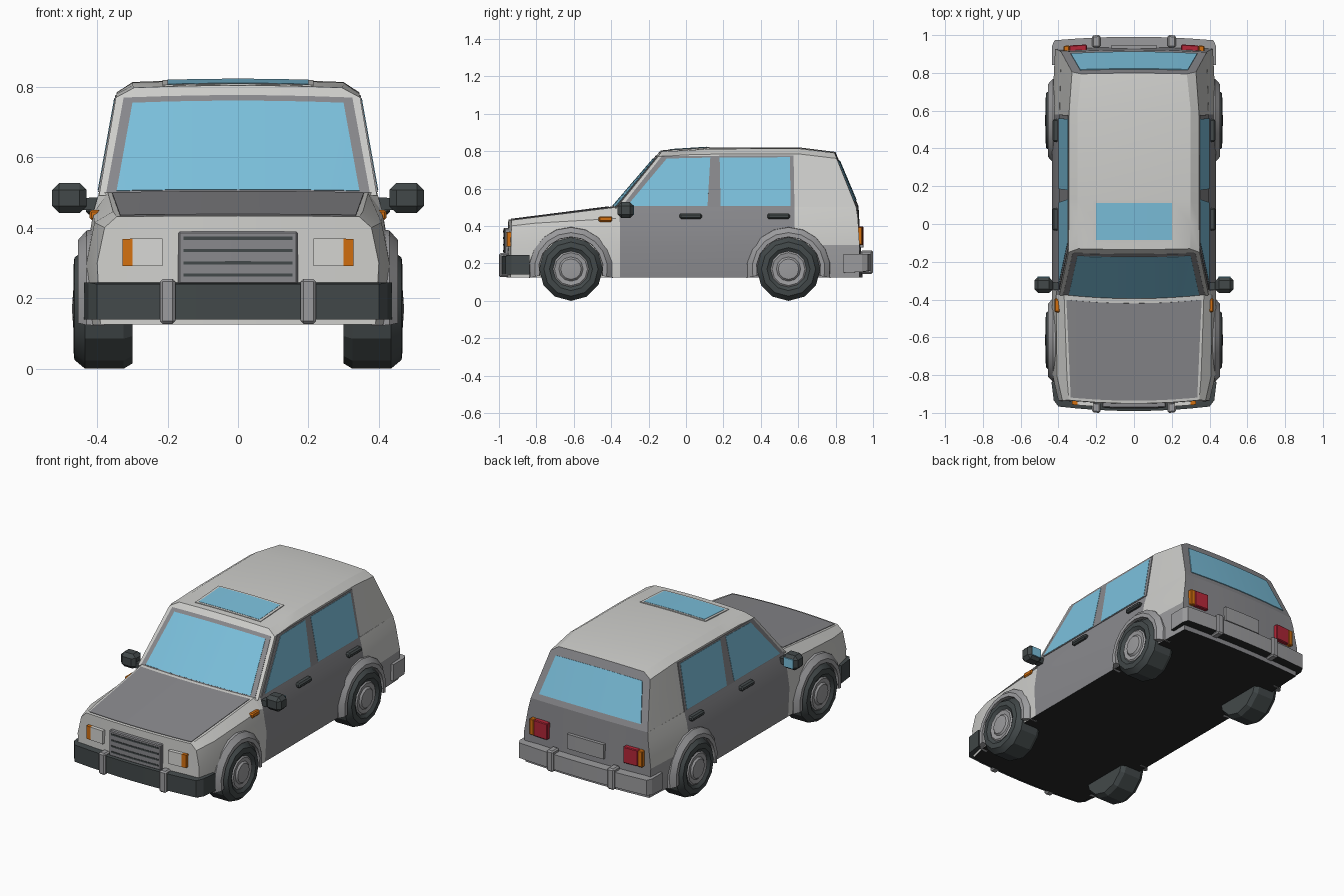
import bpy, bmesh, math
from mathutils import Vector

if "Cube" in bpy.data.objects:
    bpy.data.objects.remove(bpy.data.objects["Cube"])

COLORS = {
    "body_white": (0.62, 0.62, 0.60), "panel_gray": (0.25, 0.25, 0.265),
    "trim_gray": (0.33, 0.33, 0.34), "rubber": (0.055, 0.066, 0.068),
    "underside_black": (0.02, 0.022, 0.022), "glass_blue": (0.20, 0.53, 0.72),
    "signal_orange": (0.65, 0.16, 0.005), "lamp_red": (0.45, 0.02, 0.04),
    "lamp_clear": (0.68, 0.68, 0.66),
}
NAMES = list(COLORS)
MATS = []
for n in NAMES:
    m = bpy.data.materials.new(n)
    m.diffuse_color = (*COLORS[n], 1)
    m.use_nodes = True
    m.node_tree.nodes["Principled BSDF"].inputs["Base Color"].default_value = m.diffuse_color
    MATS.append(m)
ID = {n: i for i, n in enumerate(NAMES)}


def bend(co):
    """Gentle crown shared by all parts: bowed nose, tail and roof."""
    c = max(0, 1 - (co.x / 0.45) ** 2)
    front = min(1, max(0, -co.y / 0.37))
    rear = max(0, (co.y - 0.6) / 0.35)
    top = max(0, (co.z - 0.3) / 0.5)
    co.y += c * (0.02 * rear - 0.03 * front)
    co.z += c * 0.015 * top


def finish(bm, name, mat, mirror=False, curved=True):
    """mat is a colour name or a rule (centre, normal) -> colour name."""
    bmesh.ops.recalc_face_normals(bm, faces=bm.faces)
    for f in bm.faces:
        f.material_index = ID[mat if isinstance(mat, str) else mat(f.calc_center_median(), f.normal)]
    if curved:
        for x in (-0.3, -0.2, -0.1, 0, 0.1, 0.2, 0.3):
            bmesh.ops.bisect_plane(bm, geom=bm.verts[:] + bm.edges[:] + bm.faces[:], dist=1e-5,
                                   plane_co=(x, 0, 0), plane_no=(1, 0, 0))
        for v in bm.verts:
            bend(v.co)
    me = bpy.data.meshes.new(name)
    bm.to_mesh(me)
    bm.free()
    for m in MATS:
        me.materials.append(m)
    ob = bpy.data.objects.new(name, me)
    bpy.context.collection.objects.link(ob)
    if mirror:
        md = ob.modifiers.new("mirror", "MIRROR")
        md.use_mirror_merge = False
    bpy.ops.object.select_all(action="DESELECT")
    ob.select_set(True)
    bpy.context.view_layer.objects.active = ob
    bpy.ops.object.shade_smooth_by_angle(angle=math.radians(25))
    return ob


def loft(name, halves, mat):
    """Join half sections (x > 0) mirrored into closed rings."""
    bm = bmesh.new()
    rings = [[bm.verts.new(p) for p in h] +
             [bm.verts.new((-p[0], p[1], p[2])) for p in reversed(h)] for h in halves]
    n = len(rings[0])
    for a, b in zip(rings, rings[1:]):
        for i in range(n):
            bm.faces.new((a[i], a[(i + 1) % n], b[(i + 1) % n], b[i]))
    bm.faces.new(rings[0])
    bm.faces.new(rings[-1])
    return finish(bm, name, mat)


def box(name, x, y, z, mat, mirror=False, bevel=0.0):
    bm = bmesh.new()
    bmesh.ops.create_cube(bm, size=1)
    for v in bm.verts:
        v.co = Vector([(r[0] + r[1]) / 2 + c * (r[1] - r[0]) for r, c in zip((x, y, z), v.co)])
    if bevel:
        bmesh.ops.bevel(bm, geom=bm.edges[:], offset=bevel, segments=1, affect="EDGES")
    return finish(bm, name, mat, mirror)


def plate(name, pts, d, mat, mirror=False):
    """Thin polygon plate, d thick to each side of its plane."""
    bm = bmesh.new()
    pts = [Vector(p) for p in pts]
    n = (pts[1] - pts[0]).cross(pts[2] - pts[0]).normalized() * d
    a = [bm.verts.new(p + n) for p in pts]
    b = [bm.verts.new(p - n) for p in pts]
    bm.faces.new(a)
    bm.faces.new(b[::-1])
    for i in range(len(a)):
        j = (i + 1) % len(a)
        bm.faces.new((a[i], b[i], b[j], a[j]))
    return finish(bm, name, mat, mirror)


def lathe(name, prof, cy, cz, mat, a0=0, a1=360, steps=12, closed=False):
    """Spin an (x, radius) profile about a wheel axle; mirrored to both sides."""
    bm = bmesh.new()
    rows = []
    for i in range(steps + 1):
        a = math.radians(a0 + (a1 - a0) * i / steps)
        rows.append([bm.verts.new((x, cy + r * math.cos(a), cz + r * math.sin(a))) for x, r in prof])
    k = len(prof)
    for a, b in zip(rows, rows[1:]):
        for i in range(k if closed else k - 1):
            j = (i + 1) % k
            bm.faces.new((a[i], a[j], b[j], b[i]))
    if closed:
        bm.faces.new(rows[0])
        bm.faces.new(rows[-1])
    bmesh.ops.remove_doubles(bm, verts=bm.verts, dist=1e-5)
    return finish(bm, name, mat, True, curved=False)


# Lower body
def sec(y, k, zt, xt, zs, lean=0.0):
    return [(0.425 * k, y, 0.125), (0.435 * k, y, 0.30),
            (0.412 * k, y + lean * 0.5, zs), (xt, y + lean, zt)]


def lower_rule(c, n):
    if n.z < -0.7:
        return "underside_black"
    if n.y > 0.7:
        return "panel_gray"
    if abs(n.x) > 0.5 and c.y > -0.35:
        if c.y < 0.58:
            return "panel_gray"
        if c.z < 0.28:
            return "trim_gray"
    return "body_white"


loft("lower_body", [
    sec(-0.93, 0.92, 0.43, 0.345, 0.40, 0.01), sec(-0.80, 0.99, 0.445, 0.355, 0.415),
    sec(-0.37, 1, 0.498, 0.37, 0.44), sec(-0.35, 1, 0.50, 0.395, 0.44),
    sec(0.58, 1, 0.50, 0.395, 0.44), sec(0.925, 0.96, 0.50, 0.385, 0.44, -0.02)], lower_rule)

# Cabin with roof
loft("cabin", [
    [(0.395, -0.37, 0.49), (0.347, -0.145, 0.765), (0.295, -0.125, 0.79)],
    [(0.395, 0.0, 0.49), (0.345, 0.0, 0.775), (0.30, 0.0, 0.796)],
    [(0.395, 0.13, 0.49), (0.345, 0.13, 0.778), (0.30, 0.13, 0.804)],
    [(0.395, 0.6, 0.49), (0.343, 0.6, 0.78), (0.30, 0.6, 0.806)],
    [(0.385, 0.905, 0.50), (0.328, 0.80, 0.755), (0.28, 0.788, 0.782)]],
    lambda c, n: "panel_gray" if n.y > 0.7 else "body_white")

# Hood panel
plate("hood_panel", [(-0.335, -0.905, 0.432), (0.335, -0.905, 0.432),
                     (0.358, -0.39, 0.496), (-0.358, -0.39, 0.496)], 0.003, "panel_gray")


# Windscreen and rear window with their frames
def screen(name, y0, dy, dz, z0, xb, tb, xt, tt, d, mat):
    q = lambda x, t: (x, y0 + dy * t, z0 + dz * t)
    plate(name, [q(-xb, tb), q(xb, tb), q(xt, tt), q(-xt, tt)], d, mat)


screen("windscreen_frame", -0.37, 0.225, 0.275, 0.49, 0.375, 0.02, 0.325, 0.99, 0.002, "panel_gray")
screen("windscreen", -0.37, 0.225, 0.275, 0.49, 0.345, 0.04, 0.30, 0.93, 0.004, "glass_blue")
screen("rear_window", 0.905, -0.105, 0.255, 0.50, 0.335, 0.12, 0.285, 0.93, 0.004, "glass_blue")


# Side windows on a gray door frame
def side(pts):
    return [(0.395 - 0.05 * (z - 0.5) / 0.275, y, z) for y, z in pts]


plate("door_frame", side([(-0.34, 0.50), (-0.125, 0.768), (0.575, 0.772), (0.58, 0.50)]),
      0.003, "panel_gray", True)
plate("front_side_window", side([(-0.31, 0.505), (-0.10, 0.755), (0.13, 0.76), (0.115, 0.505)]),
      0.0048, "glass_blue", True)
plate("rear_side_window", side([(0.185, 0.505), (0.18, 0.76), (0.555, 0.762), (0.56, 0.505)]),
      0.0048, "glass_blue", True)

# Sunroof
for nm, x, y0, y1, d, mt in (("sunroof_rim", 0.215, -0.09, 0.125, 0.0035, "body_white"),
                             ("sunroof", 0.20, -0.078, 0.112, 0.0049, "glass_blue")):
    zr = lambda y: 0.797 + 0.062 * y
    plate(nm, [(-x, y0, zr(y0)), (x, y0, zr(y0)), (x, y1, zr(y1)), (-x, y1, zr(y1))], d, mt)

# Wheels and arches
for tag, cy in (("front", -0.615), ("rear", 0.548)):
    lathe(tag + "_tyre", [(0.30, 0), (0.30, 0.155), (0.325, 0.17), (0.435, 0.17),
                          (0.465, 0.145), (0.468, 0.115), (0.455, 0.095)], cy, 0.17, "rubber")
    lathe(tag + "_hubcap", [(0.453, 0.10), (0.462, 0.088), (0.458, 0.065), (0.468, 0.055), (0.472, 0)],
          cy, 0.17, "trim_gray")
    lathe(tag + "_arch", [(0.38, 0.23), (0.43, 0.223), (0.455, 0.195), (0.455, 0.172), (0.38, 0.168)],
          cy, 0.17, "trim_gray", -12, 192, 10, True)

# Bumpers and their guards
loft("front_bumper", [
    [(0.40, -0.96, 0.14), (0.40, -0.96, 0.24)],
    [(0.425, -0.93, 0.14), (0.425, -0.93, 0.245)],
    [(0.437, -0.835, 0.14), (0.437, -0.835, 0.245)]], "rubber")
loft("rear_bumper", [
    [(0.435, 0.84, 0.15), (0.435, 0.84, 0.25)],
    [(0.435, 0.94, 0.155), (0.435, 0.94, 0.25)],
    [(0.42, 0.97, 0.16), (0.42, 0.97, 0.25)]],
    lambda c, n: "underside_black" if n.z < -0.7 else "trim_gray")
box("front_bumper_guard", (0.178, 0.222), (-0.975, -0.92), (0.127, 0.255), "trim_gray", True, 0.008)
box("rear_bumper_guard", (0.178, 0.222), (0.92, 0.982), (0.145, 0.27), "trim_gray", True, 0.008)

# Grille
box("grille", (-0.17, 0.17), (-0.945, -0.91), (0.24, 0.388), "panel_gray", bevel=0.005)
for i in range(4):
    z = 0.262 + i * 0.034
    box("grille_slot", (-0.155, 0.155), (-0.948, -0.92), (z, z + 0.009), "rubber")

# Front lamps, tail lamps and number plate recess
box("headlight", (0.215, 0.30), (-0.942, -0.91), (0.292, 0.368), "lamp_clear", True)
box("front_indicator", (0.30, 0.328), (-0.942, -0.91), (0.292, 0.368), "signal_orange", True)
box("tail_light", (0.25, 0.342), (0.90, 0.937), (0.30, 0.395), "lamp_red", True, 0.004)
box("rear_indicator", (0.342, 0.372), (0.90, 0.937), (0.30, 0.395), "signal_orange", True, 0.004)
box("number_plate_panel", (-0.12, 0.12), (0.90, 0.93), (0.285, 0.37), "trim_gray")

# Side markers and door handles
box("side_marker", (0.39, 0.422), (-0.462, -0.39), (0.422, 0.45), "signal_orange", True, 0.006)
for y in (-0.035, 0.435):
    box("door_handle", (0.39, 0.432), (y, y + 0.12), (0.438, 0.466), "rubber", True, 0.008)

# Mirrors
box("mirror_arm", (0.38, 0.45), (-0.345, -0.305), (0.45, 0.485), "rubber", True)
box("mirror_housing", (0.43, 0.528), (-0.365, -0.28), (0.442, 0.528), "rubber", True, 0.02)
box("mirror_glass", (0.448, 0.51), (-0.285, -0.277), (0.458, 0.512), "glass_blue", True)
